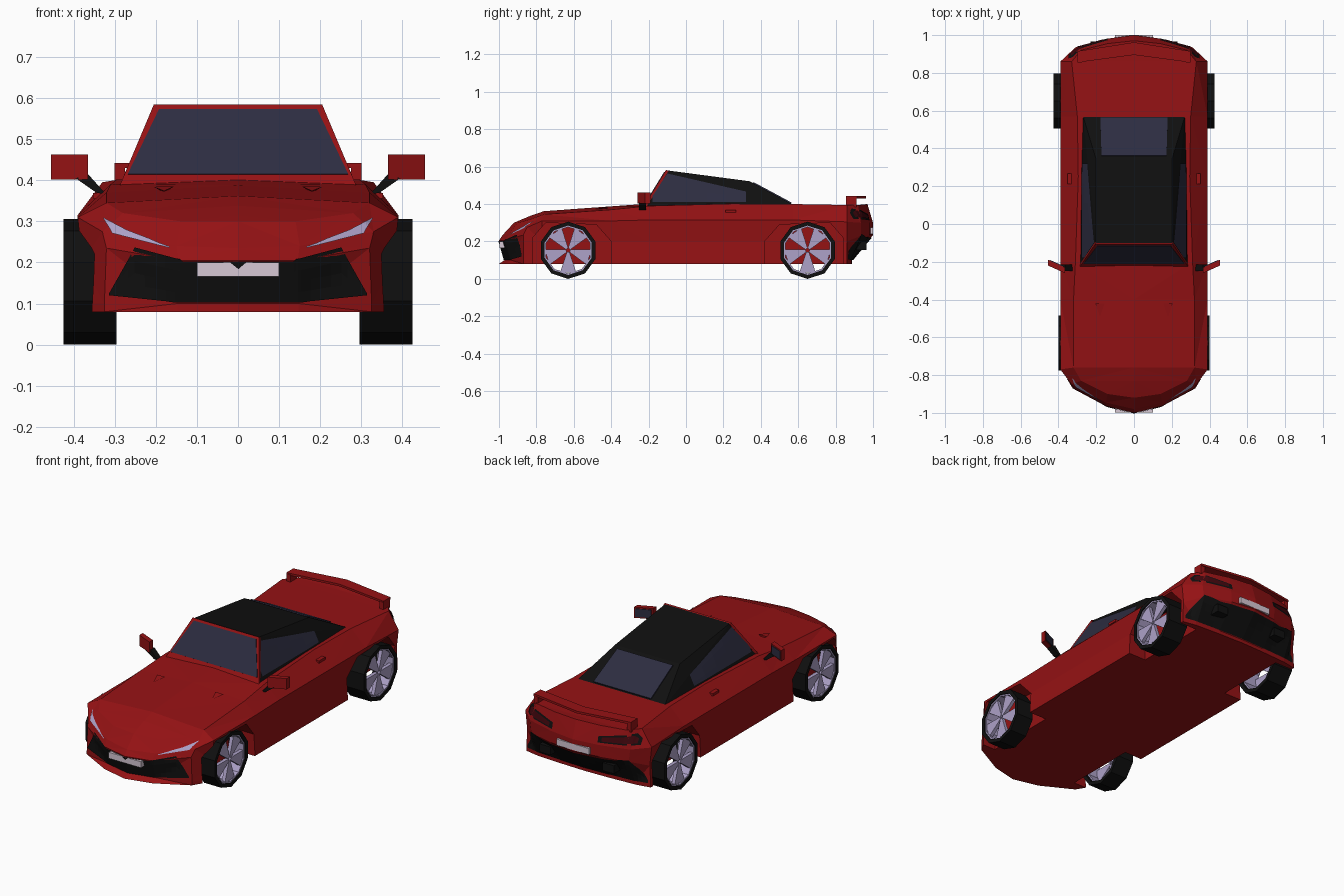
import bpy, bmesh, math
from mathutils import Vector
from mathutils.bvhtree import BVHTree

if "Cube" in bpy.data.objects:
    bpy.data.objects.remove(bpy.data.objects["Cube"])


def mat(name, r, g, b):
    m = bpy.data.materials.new(name)
    m.diffuse_color = (r, g, b, 1)
    m.use_nodes = True
    m.node_tree.nodes["Principled BSDF"].inputs["Base Color"].default_value = m.diffuse_color
    return m


RED = mat("red_paint", 0.30, 0.006, 0.007)
BLACK = mat("black_trim", 0.005, 0.005, 0.005)
GLASS = mat("tinted_glass", 0.026, 0.026, 0.052)
SILVER = mat("silver_alloy", 0.42, 0.36, 0.58)
WHITE = mat("plate_white", 0.68, 0.58, 0.66)
TAIL = mat("tail_lamp_red", 0.05, 0.002, 0.004)


def finish(name, bm, m):
    bmesh.ops.remove_doubles(bm, verts=bm.verts, dist=1e-5)
    bmesh.ops.recalc_face_normals(bm, faces=bm.faces)
    me = bpy.data.meshes.new(name)
    bm.to_mesh(me)
    bm.free()
    me.materials.append(m)
    ob = bpy.data.objects.new(name, me)
    bpy.context.collection.objects.link(ob)
    return ob


def add_hull(bm, pts):
    vs = [bm.verts.new(p) for p in pts]
    r = bmesh.ops.convex_hull(bm, input=vs)
    junk = [v for v in set(r["geom_interior"] + r["geom_unused"]) if isinstance(v, bmesh.types.BMVert)]
    if junk:
        bmesh.ops.delete(bm, geom=junk, context='VERTS')


def hull(name, pts, m, both=False):
    bm = bmesh.new()
    for s in ((1, -1) if both else (1,)):
        add_hull(bm, [(s * x, y, z) for x, y, z in pts])
    return finish(name, bm, m)


def box(name, x, y, z, m, both=False):
    return hull(name, [(a, b, c) for a in x for b in y for c in z], m, both)


def plate(name, pts, m, t):
    # thin slab centred on a flat polygon
    p = [Vector(q) for q in pts]
    n = (p[1] - p[0]).cross(p[2] - p[0]).normalized() * t / 2
    return hull(name, [q + n for q in p] + [q - n for q in p], m)


def lerp_line(line, u):
    for (a, za), (b, zb) in zip(line, line[1:]):
        if u <= b + 1e-9:
            return za + (zb - za) * (u - a) / (b - a)
    return line[-1][1]


def decal(name, tree, lo, hi, cast, m, off=0.004):
    # skin between two polylines, projected on a surface, both sides
    us = sorted({p[0] for p in lo + hi})
    us = [a + (b - a) * k / 4 for a, b in zip(us, us[1:]) for k in range(4)] + [us[-1]]
    bm = bmesh.new()
    for s in (1, -1):
        cols = []
        for u in us:
            col = []
            for j in range(5):
                v = lerp_line(lo, u) * (1 - j / 4) + lerp_line(hi, u) * j / 4
                o, d = {"front": ((s * u, -3, v), (0, 1, 0)),
                        "back": ((s * u, 3, v), (0, -1, 0)),
                        "side": ((s * 3, u, v), (-s, 0, 0))}[cast]
                hit, n, _, _ = tree.ray_cast(Vector(o), Vector(d))
                if hit is None:
                    col.append(None)
                    continue
                n = -n if n.dot(Vector(d)) > 0 else n
                col.append(bm.verts.new(hit + n * off))
            cols.append(col)
        for a, b in zip(cols, cols[1:]):
            for j in range(4):
                q = [a[j], b[j], b[j + 1], a[j + 1]]
                if None not in q:
                    bm.faces.new(q if s > 0 else q[::-1])
    bmesh.ops.dissolve_degenerate(bm, edges=bm.edges, dist=1e-5)
    return finish(name, bm, m)


# Body columns, nose to tail: outline x y, crease heights, shoulder x y z, centre y z
COLS = [
    (0, -1, .205, .235, 0, -.92, .30, -.92, .30),
    (.15, -.965, .205, .24, .14, -.90, .30, -.885, .315),
    (.33, -.87, .235, .275, .28, -.83, .32, -.83, .338),
    (.39, -.77, .20, .31, .32, -.76, .345, -.76, .362),
    (.39, -.4, .20, .31, .32, -.4, .37, -.4, .388),
    (.39, -.2, .20, .315, .31, -.2, .39, -.2, .402),
    (.39, .25, .20, .315, .295, .25, .402, .25, .402),
    (.39, .57, .20, .315, .30, .57, .40, .57, .40),
    (.39, .86, .20, .305, .33, .86, .395, .86, .395),
    (.31, .935, .23, .30, .28, .92, .395, .92, .395),
    (.15, .98, .235, .30, .14, .955, .398, .945, .398),
    (0, 1, .235, .30, 0, .97, .40, .97, .40)]
bm = bmesh.new()
for s in (1, -1):
    grid = []
    for x, y, z1, z2, sx, sy, sz, cy, cz in COLS:
        yb = y if y < .86 else .86 + .2 * (y - .86)
        pts = [(0, yb, .08), (x * .985, yb, .08), (x * .985, yb + (.03 if y < -.9 else 0), .10),
               (x * .97, y, z1), (x, y + (.02 if y < -.8 else 0), z2), (sx, sy, sz), (0, cy, cz)]
        grid.append([bm.verts.new((s * a, b, c)) for a, b, c in pts])
    for a, b in zip(grid, grid[1:]):
        for j in range(6):
            bm.faces.new((a[j], b[j], b[j + 1], a[j + 1]))
bmesh.ops.remove_doubles(bm, verts=bm.verts, dist=1e-5)
bmesh.ops.dissolve_degenerate(bm, edges=bm.edges, dist=1e-5)
bmesh.ops.triangulate(bm, faces=bm.faces)
skin = BVHTree.FromBMesh(bm)
body = finish("body", bm, RED)

# Wheel wells cut from the body
WELL = [(.23, 0), (.23, .20), (.15, .29), (-.12, .30), (-.19, .22), (-.19, 0)]
cut = bmesh.new()
for cy, f in ((-.63, 1), (.65, -1)):
    for s in (1, -1):
        add_hull(cut, [(s * x, cy + f * a, z) for x in (.275, .6) for a, z in WELL])
cutter = finish("wheel_well_cutter", cut, RED)
cutter.hide_render = True
mod = body.modifiers.new("wells", 'BOOLEAN')
mod.operation, mod.solver, mod.object = 'DIFFERENCE', 'EXACT', cutter
dg = bpy.context.evaluated_depsgraph_get()
body.data = bpy.data.meshes.new_from_object(body.evaluated_get(dg))
body.modifiers.clear()
bpy.data.objects.remove(cutter)

# Nose and tail details
decal("front_grille", skin, [(0, .103), (.15, .103), (.312, .12)],
      [(0, .203), (.13, .203), (.25, .235), (.312, .125)], "front", BLACK)
decal("headlights", skin, [(.165, .234), (.305, .27), (.325, .303)],
      [(.165, .237), (.27, .277), (.325, .306)], "front", SILVER)
decal("rear_diffuser", skin, [(0, .103), (.37, .103)],
      [(0, .225), (.2, .225), (.3, .24), (.37, .12)], "back", BLACK)
decal("tail_lamp_frames", skin, [(.14, .312), (.345, .32)],
      [(.14, .345), (.32, .375), (.345, .35)], "back", BLACK)
decal("tail_lamps", skin, [(.16, .32), (.33, .328)],
      [(.16, .34), (.31, .365), (.33, .35)], "back", TAIL, .007)
box("front_plate", (-.1, .1), (-.998, -.96), (.166, .20), WHITE)
box("rear_plate", (-.1, .1), (.96, 1.0), (.24, .275), WHITE)
box("exhausts", (.16, .23), (.87, .965), (.155, .20), BLACK, True)

# Rear wing on two end legs
hull("rear_wing", [(x, y, z) for x, y in ((0, .895), (0, .962), (.3, .855), (.3, .915))
                   for z in (.43, .442)], RED, True)
box("wing_legs", (.275, .3), (.855, .912), (.385, .435), RED, True)

# Cabin with soft top
A, B, C, D = (.285, -.22, .385), (.2, -.10, .58), (.2, .34, .522), (.272, .58, .393)
bm = bmesh.new()
add_hull(bm, [(s * x, y, z) for s in (1, -1) for x, y, z in (A, B, C, D, (.285, .3, .385))])
roof_skin = BVHTree.FromBMesh(bm)
finish("soft_top", bm, BLACK)
decal("side_windows", roof_skin, [(-.18, .41), (.32, .41)],
      [(-.18, .44), (-.10, .562), (.32, .465)], "side", GLASS)


def on_slope(lo, hi, span):
    # inset quad on a sloped face given half widths and t along the slope
    out = []
    for t, w, s in ((span[0], span[2], 1), (span[0], span[2], -1), (span[1], span[3], -1), (span[1], span[3], 1)):
        p = Vector(lo).lerp(Vector(hi), t)
        out.append((s * w, p.y, p.z))
    return out


plate("windshield_frame", on_slope(A, B, (0, 1, .287, .205)), RED, .014)
plate("windshield", on_slope(A, B, (.13, .94, .268, .192)), GLASS, .02)
plate("rear_window", on_slope(D, C, (.08, .92, .178, .172)), GLASS, .012)

# Mirrors, door handles, bonnet vents
hull("mirror_housings", [(x, y + dy, z) for x, y in ((.365, -.245), (.455, -.205))
                         for dy in (-.015, .015) for z in (.402, .462)], RED, True)
hull("mirror_glass", [(x, y + dy, z) for x, y in ((.372, -.226), (.448, -.192))
                      for dy in (-.003, .003) for z in (.409, .455)], GLASS, True)
hull("mirror_arms", [(x, y, z) for y in (-.25, -.215)
                     for x, z in ((.32, .365), (.345, .37), (.365, .415), (.395, .405))], BLACK, True)
box("door_handles", (.325, .353), (.212, .267), (.355, .369), RED, True)
hull("bonnet_vents", [(.155, -.42, .385), (.205, -.42, .384), (.18, -.49, .374), (.18, -.42, .37)], RED, True)


# Wheels: ten-sided tyre, rim ring and five wedge spokes
def ring(name, xo, xi, r0, r1, cy, m):
    bm = bmesh.new()
    loops = []
    for k in range(10):
        a = math.radians(90 + 36 * k)
        loops.append([bm.verts.new((x, cy + r * math.cos(a), .153 + r * math.sin(a)))
                      for x, r in ((xo, r0), (xo, r1), (xi, r1), (xi, r0))])
    for k in range(10):
        p, q = loops[k], loops[(k + 1) % 10]
        for j in range(4):
            bm.faces.new((p[j], q[j], q[(j + 1) % 4], p[(j + 1) % 4]))
    return finish(name, bm, m)


for end, cy, xi, xo in (("front", -.63, .295, .40), ("rear", .65, .30, .425)):
    for side, s in (("right", 1), ("left", -1)):
        tag = end + "_" + side
        ring("tyre_" + tag, s * xo, s * xi, .132, .153, cy, BLACK)
        ring("rim_" + tag, s * (xo - .006), s * (xi + .02), .124, .133, cy, SILVER)
        bm = bmesh.new()
        for k in range(5):
            pts = []
            for r, w in ((.012, 36), (.126, 20)):
                for e in (-w, w):
                    a = math.radians(90 + 72 * k + 36 + e)
                    pts += [(s * x, cy + r * math.cos(a), .153 + r * math.sin(a)) for x in (xo - .03, xo - .01)]
            add_hull(bm, pts)
        finish("spokes_" + tag, bm, SILVER)
